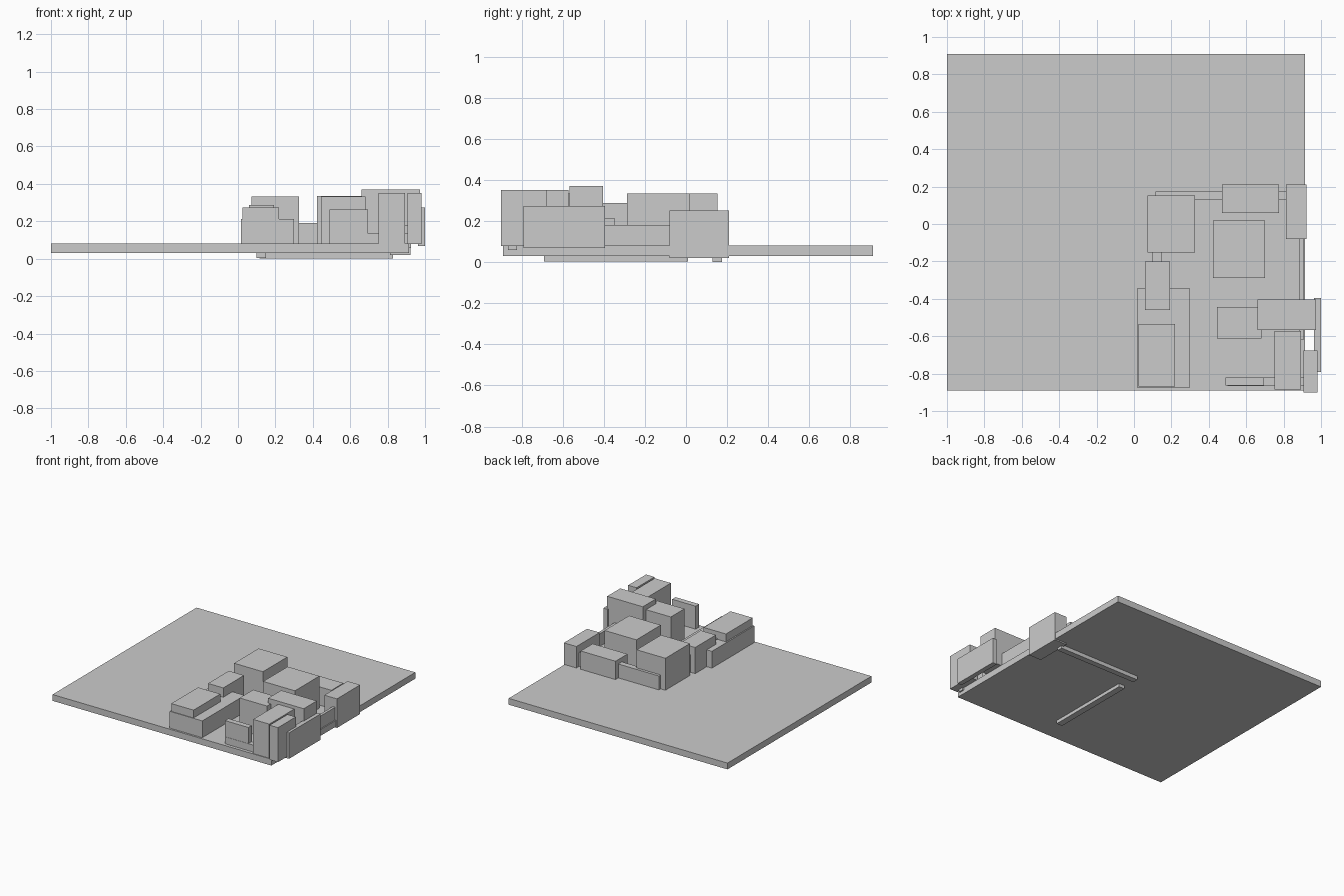
import bpy


def box(name, x, y, z):
    """Axis-aligned block from (min, max) ranges."""
    bpy.ops.mesh.primitive_cube_add(size=1, location=[(r[0] + r[1]) / 2 for r in (x, y, z)])
    ob = bpy.context.object
    ob.name = name
    ob.scale = [r[1] - r[0] for r in (x, y, z)]
    bpy.ops.object.transform_apply(location=False, rotation=False, scale=True)
    return ob


# Ground slab
box("ground_slab", (-1, 0.915), (-0.89, 0.91), (0.03, 0.08))

# Perimeter walls (two of them pass through the slab)
box("back_wall", (0.115, 0.83), (0.13, 0.175), (0, 0.19))
box("left_wall", (0.10, 0.15), (-0.69, 0.01), (0.004, 0.22))
box("right_wall", (0.885, 0.907), (-0.62, -0.06), (0.065, 0.18))
box("front_wall", (0.50, 0.925), (-0.865, -0.822), (0.058, 0.135))

# Buildings on the left side
box("left_front_base", (0.015, 0.30), (-0.875, -0.345), (0.07, 0.213))
box("left_front_upper", (0.025, 0.22), (-0.87, -0.535), (0.07, 0.275))
box("left_middle_house", (0.06, 0.193), (-0.46, -0.20), (0.07, 0.287))
box("left_back_house", (0.073, 0.325), (-0.153, 0.153), (0.07, 0.333))

# Central and back buildings
box("central_hall", (0.422, 0.70), (-0.288, 0.018), (0.07, 0.334))
box("central_annex", (0.443, 0.683), (-0.613, -0.443), (0.07, 0.333))
box("back_house", (0.47, 0.775), (0.06, 0.21), (0.07, 0.225))
box("back_right_house", (0.812, 0.922), (-0.08, 0.21), (0.02, 0.25))

# Front right cluster
box("right_tower", (0.66, 0.972), (-0.566, -0.403), (0.079, 0.371))
box("front_tower", (0.752, 0.893), (-0.885, -0.572), (0.07, 0.35))
box("corner_block", (0.907, 0.98), (-0.90, -0.677), (0.078, 0.351))
box("right_outer_block", (0.962, 1.0), (-0.79, -0.395), (0.068, 0.273))
box("front_gate_block", (0.49, 0.695), (-0.863, -0.82), (0.07, 0.262))
